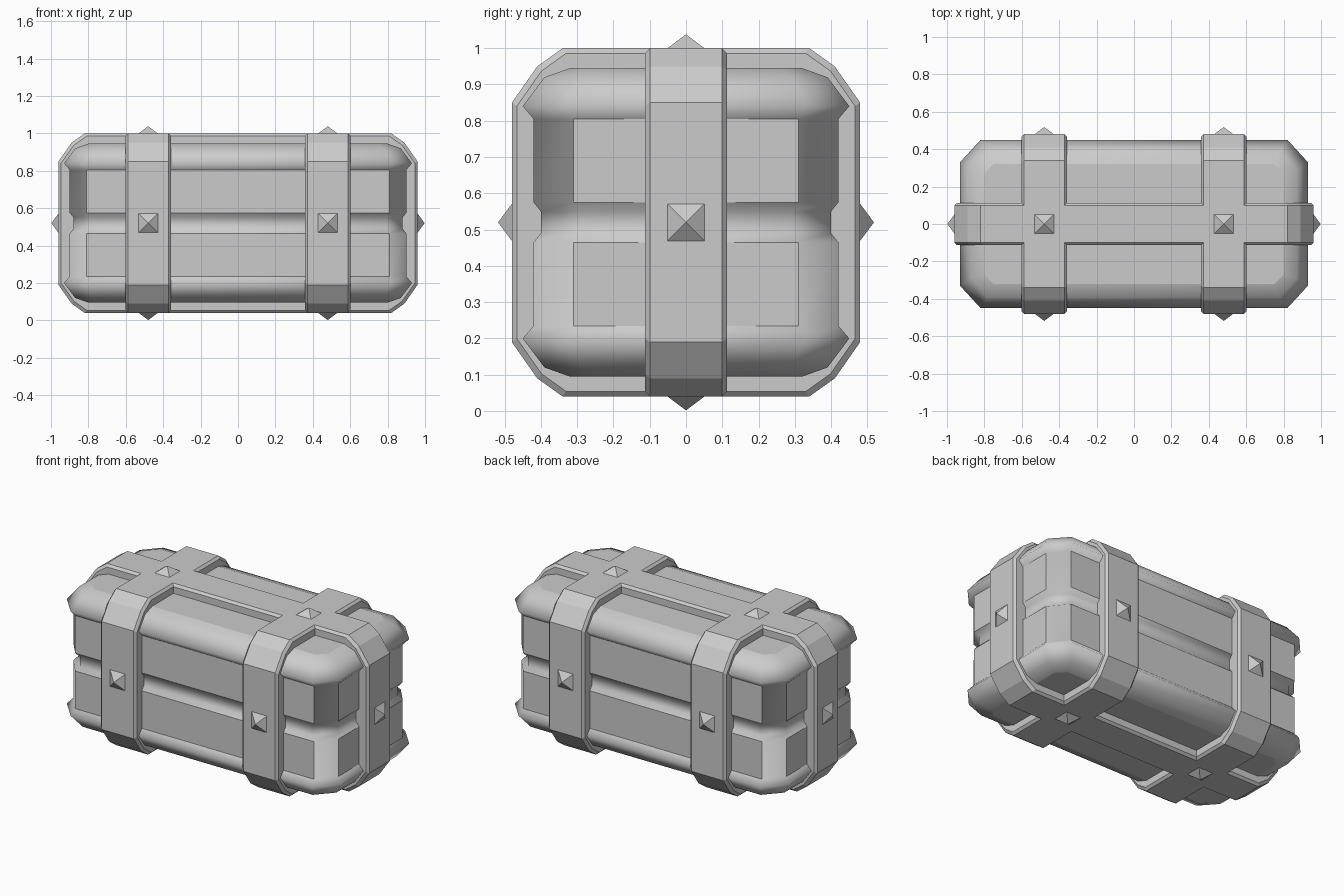
import bpy, bmesh
from mathutils import Vector

if "Cube" in bpy.data.objects:
    bpy.data.objects.remove(bpy.data.objects["Cube"])

ZC = 0.52                      # centre height of the crate
HX, HY, HZ = 0.96, 0.48, 0.48  # half sizes of the strap loops


def make(name, bm):
    me = bpy.data.meshes.new(name)
    bm.normal_update()
    bm.to_mesh(me)
    bm.free()
    ob = bpy.data.objects.new(name, me)
    bpy.context.collection.objects.link(ob)
    return ob


def bridge(bm, a, b):
    n = len(a)
    return [bm.faces.new((a[i], a[(i + 1) % n], b[(i + 1) % n], b[i])) for i in range(n)]


# body: stacked chamfered rectangles with bulging rims and a centre groove
half = [(0.03, 0.05, 0.09, 0.11), (0.055, 0.03, 0.09, 0.11),
        (0.285, 0.03, 0.09, 0.11), (0.32, 0.0, 0.11, 0.12),
        (0.40, 0.06, 0.09, 0.10), (0.425, 0.13, 0.05, 0.05)]   # z, inset, cut x, cut y
levels = [(-z, i, cx, cy) for z, i, cx, cy in reversed(half)] + half
bm = bmesh.new()
rings = []
for z, inset, cx, cy in levels:
    x, y = 0.93 - inset, 0.45 - inset
    pts = [(x, -y + cy), (x, y - cy), (x - cx, y), (-x + cx, y),
           (-x, y - cy), (-x, -y + cy), (-x + cx, -y), (x - cx, -y)]
    rings.append([bm.verts.new((px, py, ZC + z)) for px, py in pts])
for k in range(len(rings) - 1):
    panel_row = abs(levels[k][1] - 0.03) < 1e-4 and abs(levels[k + 1][1] - 0.03) < 1e-4
    for i, f in enumerate(bridge(bm, rings[k], rings[k + 1])):
        f.smooth = not (panel_row and i % 2 == 0)
        if not f.smooth:
            for e in f.edges:
                e.smooth = False
for cap in (list(reversed(rings[0])), rings[-1]):
    f = bm.faces.new(cap)
    for e in f.edges:
        e.smooth = False
make("crate_body", bm)


# straps: chamfered loops swept from a small bevelled cross-section
def strap(name, h, width, place):
    q = [(h, 0.33), (h - 0.07, 0.43), (h - 0.14, HZ)]
    loop = (q + [(-a, b) for a, b in reversed(q)]
            + [(-a, -b) for a, b in q] + [(a, -b) for a, b in reversed(q)])
    section = [(-width, 0.1), (-width, 0.014), (-width + 0.014, 0.0),
               (width - 0.014, 0.0), (width, 0.014), (width, 0.1)]   # across, depth
    bm = bmesh.new()
    rs = []
    for w, d in section:
        rs.append([bm.verts.new(place(a * (h - d) / h, b * (HZ - d) / HZ, w)) for a, b in loop])
    for a, b in zip(rs, rs[1:]):
        bridge(bm, a, b)
    # outward-facing normals
    bm.normal_update()
    test = max(bm.faces, key=lambda f: f.calc_center_median().z)
    if test.normal.z < 0:
        bmesh.ops.reverse_faces(bm, faces=bm.faces[:])
    make(name, bm)


strap("long_strap", HX, 0.113, lambda a, b, w: (a, w, ZC + b))
for s, side in ((-1, "left"), (1, "right")):
    strap(side + "_strap", HY, 0.122, lambda a, b, w: (s * 0.48 + w, a, ZC + b))


# studs: four-sided pyramids on every strap face
def stud(name, base, normal):
    n, base = Vector(normal), Vector(base)
    u = Vector((n.y, n.z, n.x))
    v = n.cross(u)
    bm = bmesh.new()
    r = 0.055
    c = [bm.verts.new(base - n * 0.003 + u * r * i + v * r * j)
         for i, j in ((-1, -1), (1, -1), (1, 1), (-1, 1))]
    tip = bm.verts.new(base + n * 0.038)
    for i in range(4):
        bm.faces.new((c[i], c[(i + 1) % 4], tip))
    bmesh.ops.recalc_face_normals(bm, faces=bm.faces[:])
    bm.normal_update()
    if bm.faces[:][0].normal.dot(n) < 0:
        bmesh.ops.reverse_faces(bm, faces=bm.faces[:])
    make(name, bm)


for s in (-1, 1):
    stud("end_stud", (s * HX, 0, ZC), (s, 0, 0))
    for t in (-1, 1):
        stud("side_stud", (s * 0.48, t * HY, ZC), (0, t, 0))
        stud("top_bottom_stud", (s * 0.48, 0, ZC + t * HZ), (0, 0, t))
